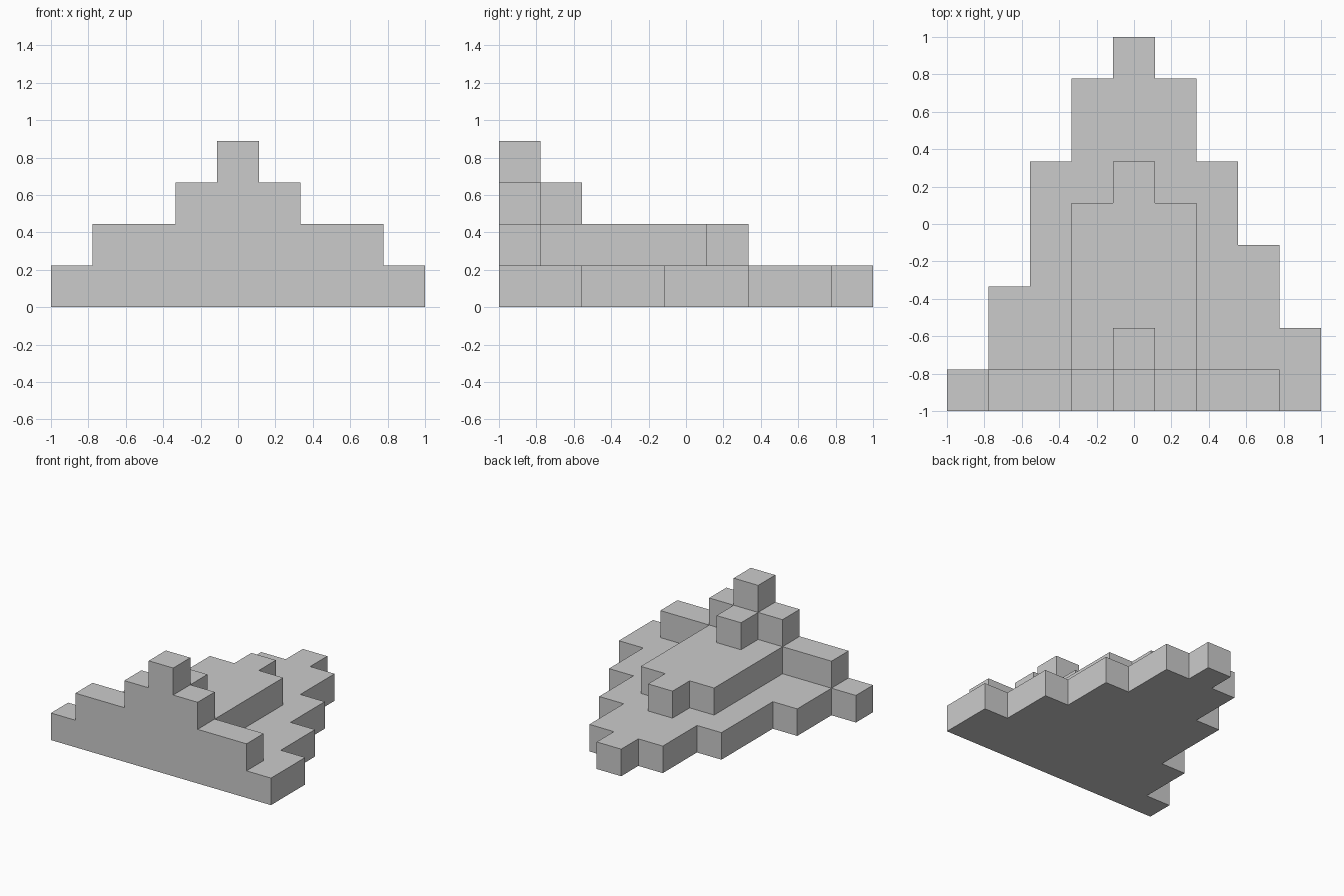
import bpy, bmesh, math
from mathutils import Vector

if "Cube" in bpy.data.objects:
    bpy.data.objects.remove(bpy.data.objects["Cube"])

U = 2 / 9  # block size; the plan is a 9 x 9 grid

# Each layer, bottom to top: depth in blocks (from the front) of each column, left to right
LAYERS = [
    [1, 3, 6, 8, 9, 8, 6, 4, 2],
    [0, 1, 1, 5, 6, 5, 1, 1, 0],
    [0, 0, 0, 1, 2, 1, 0, 0, 0],
    [0, 0, 0, 0, 1, 0, 0, 0, 0],
]
blocks = {(x, y, z) for z, row in enumerate(LAYERS)
          for x, depth in enumerate(row) for y in range(depth)}

bm = bmesh.new()


def add_side(block, axis, sign):
    """Add one outer square of a block, facing along sign * axis."""
    u, v = (axis + 1) % 3, (axis + 2) % 3
    corners = [(0, 0), (1, 0), (1, 1), (0, 1)]
    if sign < 0:
        corners.reverse()
    verts = []
    for a, b in corners:
        p = list(block)
        p[axis] += sign > 0
        p[u] += a
        p[v] += b
        verts.append(bm.verts.new(Vector(p) * U - Vector((1, 1, 0))))
    bm.faces.new(verts)


# Only the exposed skin of the stacked blocks
for block in sorted(blocks):
    for axis in range(3):
        for sign in (-1, 1):
            near = list(block)
            near[axis] += sign
            if tuple(near) not in blocks:
                add_side(block, axis, sign)

# Weld and merge flat areas
bmesh.ops.remove_doubles(bm, verts=bm.verts, dist=0.001)
bmesh.ops.dissolve_limit(bm, angle_limit=math.radians(1),
                         verts=bm.verts, edges=bm.edges)

mesh = bpy.data.meshes.new("stepped_block_pyramid")
bm.to_mesh(mesh)
bm.free()
obj = bpy.data.objects.new("stepped_block_pyramid", mesh)
bpy.context.collection.objects.link(obj)
